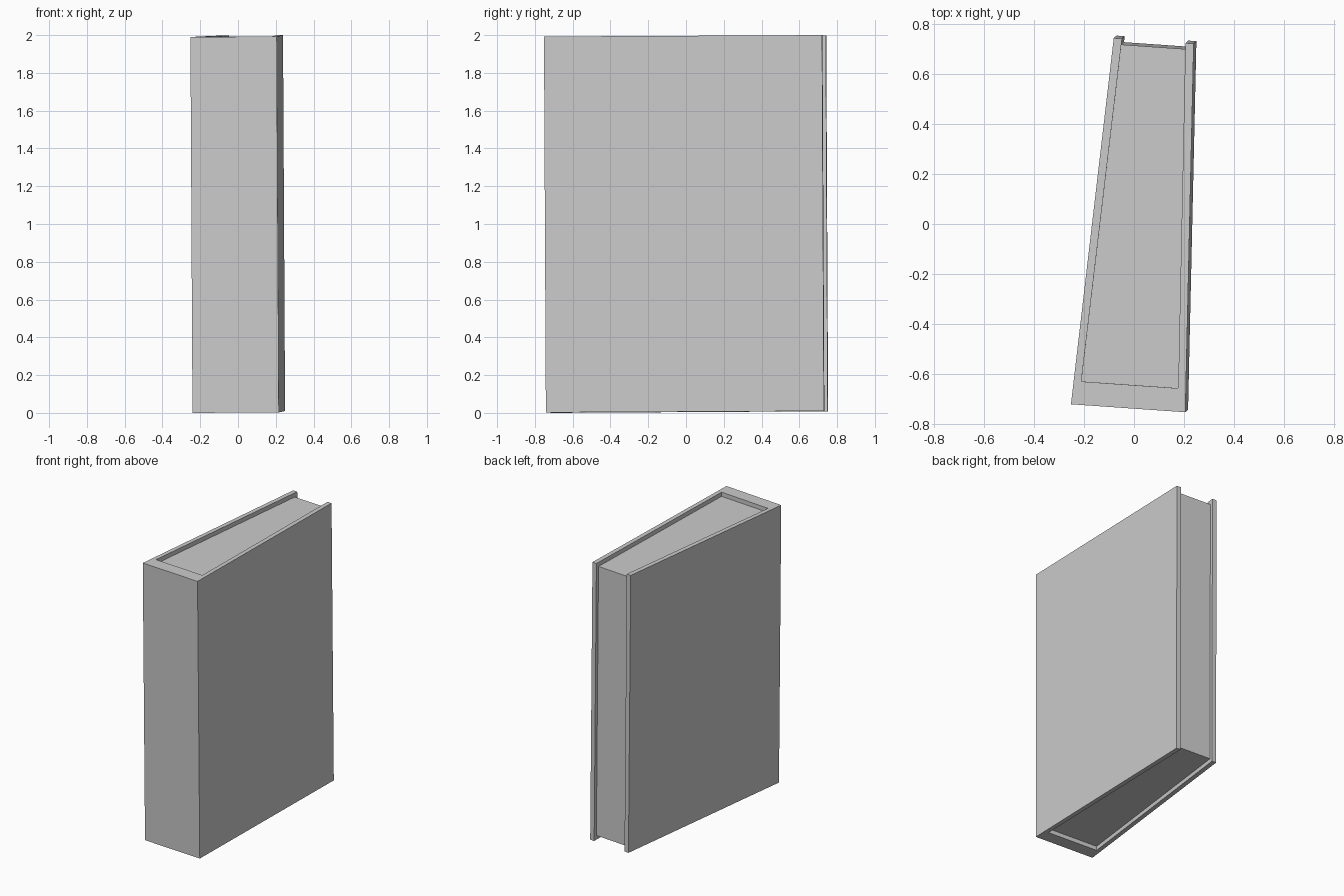
import bpy
import bmesh
from mathutils import Matrix

if "Cube" in bpy.data.objects:
    bpy.data.objects.remove(bpy.data.objects["Cube"])

# The whole book leans very slightly and is turned about z
LEAN = (Matrix.Translation((-0.0125, -0.726, 0.0013))
        @ Matrix.Rotation(0.005, 4, 'X')
        @ Matrix.Rotation(-0.0055, 4, 'Y')
        @ Matrix.Rotation(-0.0695, 4, 'Z'))
HEIGHT = 1.99
RECESS = 0.03


def prism(name, half, z0, z1):
    """Extrude a mirrored outline; half lists the right-hand (x, y) points."""
    outline = half + [(-x, y) for x, y in reversed(half)]
    bm = bmesh.new()
    face = bm.faces.new([bm.verts.new((x, y, z0)) for x, y in outline])
    top = bmesh.ops.extrude_face_region(bm, geom=[face])
    verts = [g for g in top["geom"] if isinstance(g, bmesh.types.BMVert)]
    bmesh.ops.translate(bm, verts=verts, vec=(0, 0, z1 - z0))
    bmesh.ops.recalc_face_normals(bm, faces=bm.faces)
    mesh = bpy.data.meshes.new(name)
    bm.to_mesh(mesh)
    bm.free()
    obj = bpy.data.objects.new(name, mesh)
    bpy.context.collection.objects.link(obj)
    obj.matrix_world = LEAN
    return obj


# Cover: thick spine with two boards tapering towards the open edge
prism("cover", [(0.229, 0), (0.160, 1.471), (0.127, 1.471), (0.194, 0.0936)],
      0, HEIGHT)

# Page block: wedge set in from the cover on its three open sides
prism("pages", [(0.194, 0.0936), (0.1282, 1.447)], RECESS, HEIGHT - RECESS)
